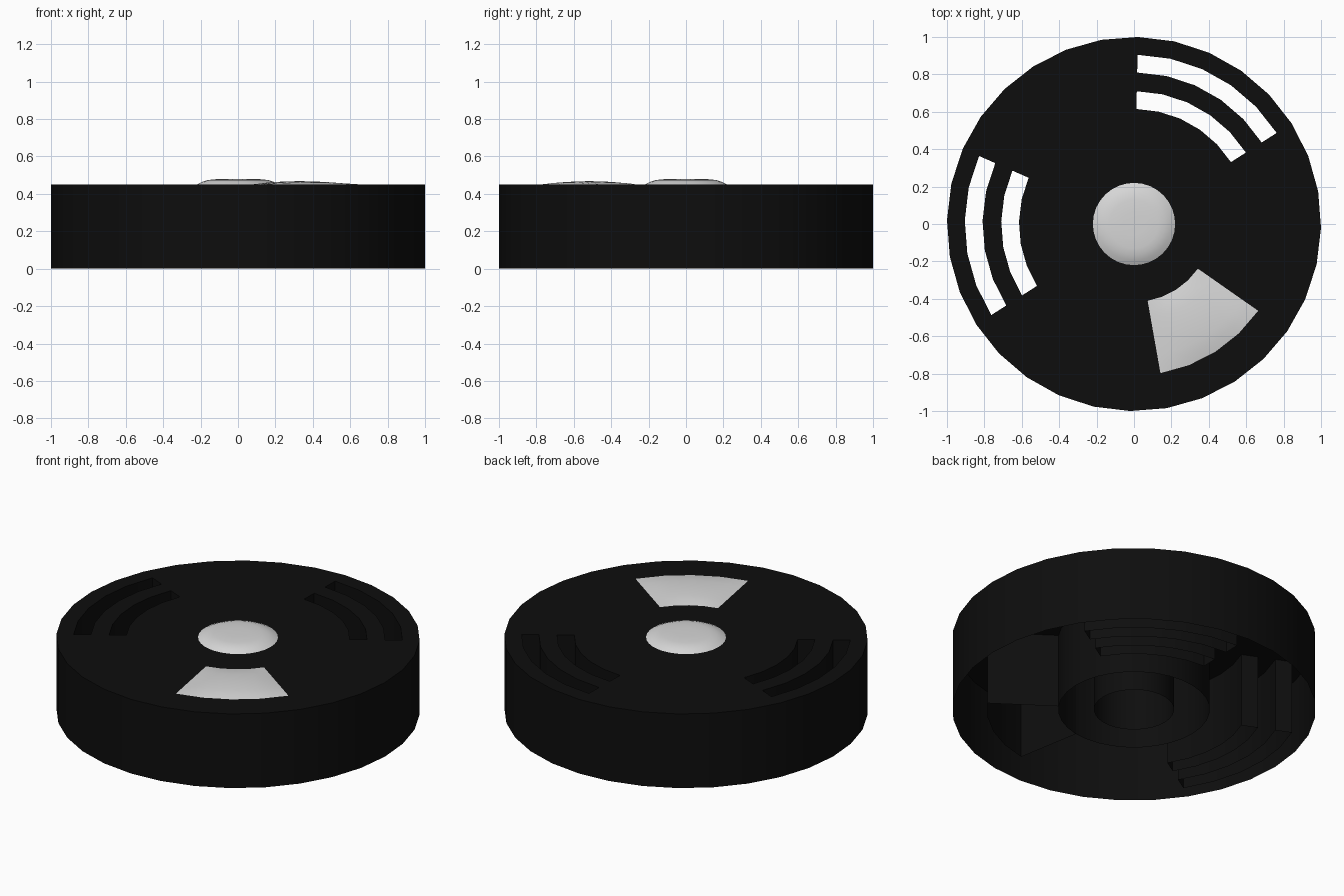
import bpy, bmesh, math

if "Cube" in bpy.data.objects:
    bpy.data.objects.remove(bpy.data.objects["Cube"])

N, OFF, TOP = 32, -1.2, 0.45
RADII = [0.22, 0.417, 0.615, 0.71, 0.81, 0.905, 1.0]


def material(name, c):
    m = bpy.data.materials.new(name)
    m.diffuse_color = (*c, 1)
    m.use_nodes = True
    m.node_tree.nodes["Principled BSDF"].inputs["Base Color"].default_value = m.diffuse_color
    return m


black = material("black plastic", (0.0042, 0.0042, 0.0042))
white = material("light grey", (0.68, 0.68, 0.68))


def point(r, k, z=TOP):
    a = math.radians(OFF + 360 / N * k)
    return (r * math.cos(a), r * math.sin(a), z)


def finish(bm, name, mat, angle=30):
    me = bpy.data.meshes.new(name)
    bm.to_mesh(me)
    bm.free()
    me.materials.append(mat)
    ob = bpy.data.objects.new(name, me)
    bpy.context.collection.objects.link(ob)
    bpy.ops.object.select_all(action='DESELECT')
    ob.select_set(True)
    bpy.context.view_layer.objects.active = ob
    bpy.ops.object.shade_smooth_by_angle(angle=math.radians(angle))
    return ob


def is_hole(ring, k):
    # two groups of curved slots and the wedge button opening
    if ring in (2, 4) and (3 <= k < 8 or 14 <= k < 19):
        return True
    return ring in (1, 2, 3) and 25 <= k < 29


# Case: top plate on a polar grid, walls dropped from every open edge
bm = bmesh.new()
grid = [[bm.verts.new(point(r, k)) for k in range(N)] for r in RADII]
for i in range(len(RADII) - 1):
    for k in range(N):
        if not is_hole(i, k):
            j = (k + 1) % N
            bm.faces.new((grid[i][k], grid[i + 1][k], grid[i + 1][j], grid[i][j]))
bmesh.ops.delete(bm, geom=[v for v in bm.verts if not v.link_faces], context='VERTS')
edges = [e for e in bm.edges if e.is_boundary]
ext = bmesh.ops.extrude_edge_only(bm, edges=edges)
for g in ext["geom"]:
    if isinstance(g, bmesh.types.BMVert):
        g.co.z = 0
bmesh.ops.recalc_face_normals(bm, faces=bm.faces)
if max(bm.faces, key=lambda f: f.normal.z * f.calc_center_median().z).normal.z < 0.5:
    bmesh.ops.reverse_faces(bm, faces=bm.faces)
finish(bm, "case", black)

# Inner ring wall, open where the wedge wall already stands
bm = bmesh.new()
for k in range(29, 57):
    bm.faces.new([bm.verts.new(point(RADII[1], a, z))
                  for a, z in ((k, 0), (k + 1, 0), (k + 1, TOP), (k, TOP))])
bmesh.ops.remove_doubles(bm, verts=bm.verts, dist=1e-5)
finish(bm, "inner_ring", black)

# Round centre button: low dome
bm = bmesh.new()
profile = [(0.22, 0.45), (0.195, 0.463), (0.165, 0.473), (0.13, 0.478), (0.06, 0.48)]
rings = [[bm.verts.new(point(r, k, z)) for k in range(N)] for r, z in profile]
for a, b in zip(rings, rings[1:]):
    for k in range(N):
        j = (k + 1) % N
        bm.faces.new((a[k], a[j], b[j], b[k]))
bm.faces.new(rings[-1])
finish(bm, "centre_button", white, 40)

# Wedge button: slightly pillowed sector
bm = bmesh.new()
NU, NV = 8, 8
g = []
for i in range(NU + 1):
    row = []
    for j in range(NV + 1):
        u, v = i / NU, j / NV
        bulge = max(0, math.sin(math.pi * u) * math.sin(math.pi * v)) ** 0.6
        # follow the straight facets of the opening
        k = 25 + 4 * v
        lo, f = math.floor(k), k - math.floor(k)
        r = 0.417 + (0.81 - 0.417) * u
        p, q = point(r, lo), point(r, lo + 1)
        row.append(bm.verts.new((p[0] + (q[0] - p[0]) * f, p[1] + (q[1] - p[1]) * f,
                                 TOP + 0.018 * bulge)))
    g.append(row)
for i in range(NU):
    for j in range(NV):
        bm.faces.new((g[i][j], g[i + 1][j], g[i + 1][j + 1], g[i][j + 1]))
finish(bm, "wedge_button", white, 40)
